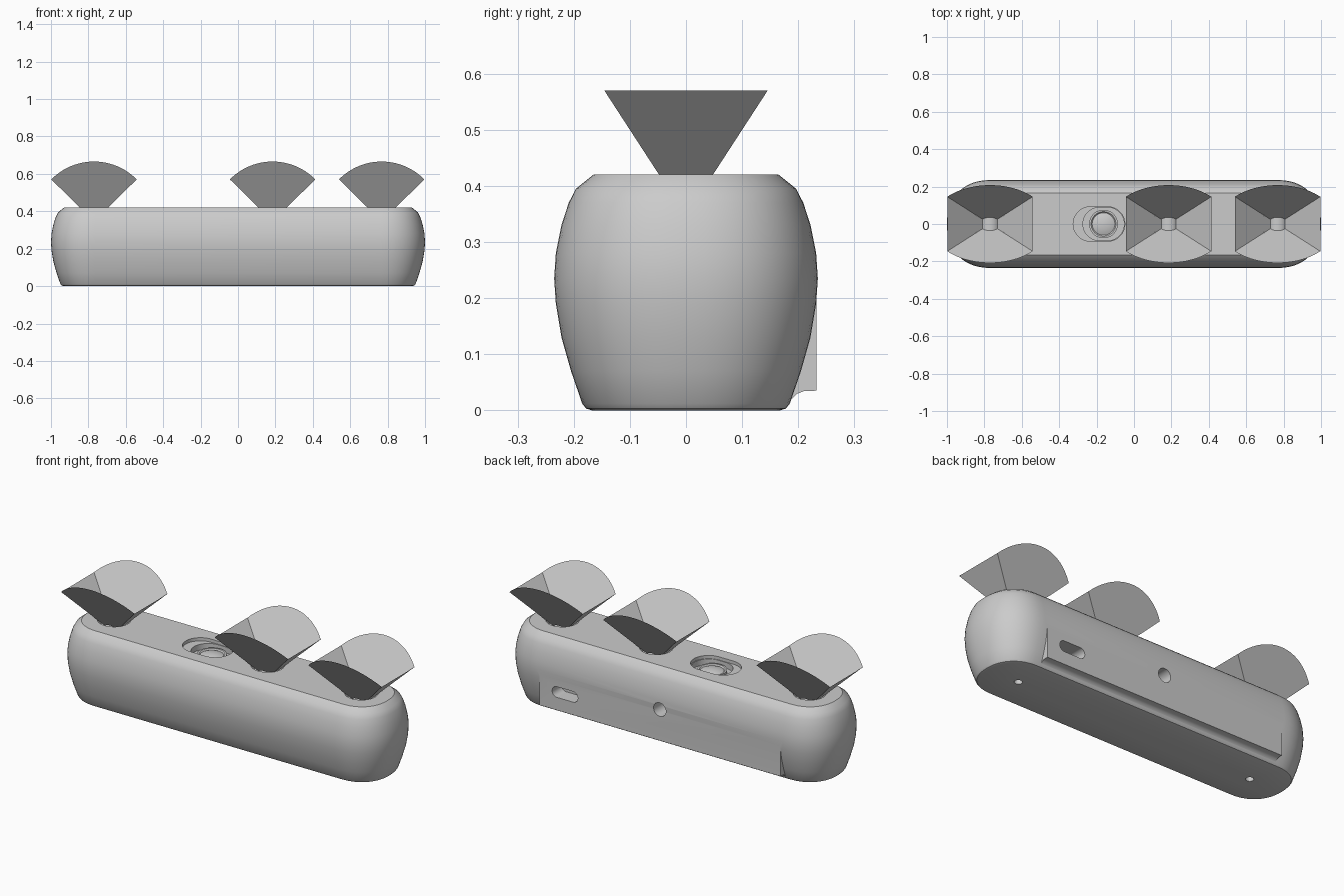
import bpy, bmesh, math
from mathutils import Matrix

cube = bpy.data.objects.get("Cube")
if cube:
    bpy.data.objects.remove(cube, do_unlink=True)

grey = bpy.data.materials.new("plain_grey")
grey.use_nodes = True
grey.diffuse_color = (0.6, 0.6, 0.6, 1)
grey.node_tree.nodes["Principled BSDF"].inputs["Base Color"].default_value = (0.6, 0.6, 0.6, 1)

END = 0.765        # centre of the rounded ends
TOP = 0.42         # height of the top face


def make(name, bm, recalc=True):
    if recalc:
        bmesh.ops.recalc_face_normals(bm, faces=bm.faces)
    mesh = bpy.data.meshes.new(name)
    bm.to_mesh(mesh)
    bm.free()
    mesh.materials.append(grey)
    obj = bpy.data.objects.new(name, mesh)
    bpy.context.collection.objects.link(obj)
    return obj


def loft(name, rings, matrix=Matrix()):
    """Closed solid through rings that have equal point counts."""
    bm = bmesh.new()
    loops = [[bm.verts.new(matrix @ Matrix.Translation(p).translation) for p in ring] for ring in rings]
    n = len(loops[0])
    for a, b in zip(loops, loops[1:]):
        for i in range(n):
            j = (i + 1) % n
            bm.faces.new((a[i], a[j], b[j], b[i]))
    bm.faces.new(loops[0][::-1])
    bm.faces.new(loops[-1])
    return make(name, bm)


def stadium(half, r, z, cx=0, power=2, steps=28):
    """Outline with rounded ends of radius r, at height z."""
    pts = []
    for side in (1, -1):
        for k in range(steps + 1):
            a = math.pi * (k / steps - 0.5)
            c, s = max(math.cos(a), 0), math.sin(a)
            x = half + r * c ** (2 / power)
            y = r * math.copysign(abs(s) ** (2 / power), s)
            pts.append((cx + side * x, side * y, z))
    return pts


def prism(name, cx, half, r, z0, z1, matrix=Matrix()):
    half = max(half, 0.0005)
    return loft(name, [stadium(half, r, z, cx) for z in (z0, z1)], matrix)


def combine(target, other, operation):
    mod = target.modifiers.new("combine", "BOOLEAN")
    mod.operation, mod.object, mod.solver = operation, other, "EXACT"
    bpy.context.view_layer.objects.active = target
    bpy.ops.object.modifier_apply(modifier=mod.name)
    bpy.data.objects.remove(other, do_unlink=True)


def smooth(obj, degrees=28):
    bpy.ops.object.select_all(action="DESELECT")
    obj.select_set(True)
    bpy.context.view_layer.objects.active = obj
    bpy.ops.object.shade_smooth_by_angle(angle=math.radians(degrees))


# Barrel-sided housing: half depth and height up the side
profile = [(0.168, 0), (0.178, 0.003), (0.185, 0.012), (0.205, 0.07), (0.222, 0.13),
           (0.232, 0.19), (0.235, 0.235), (0.232, 0.28), (0.222, 0.33),
           (0.209, 0.37), (0.196, 0.395), (0.165, TOP)]
body = loft("housing", [stadium(END, w, z, power=2.25) for w, z in profile])

# Flat connector panel on the back, with a curved lower lip
panel_profile = [(0.1, 0.004), (0.178, 0.004), (0.188, 0.02), (0.197, 0.029), (0.21, 0.034),
                 (0.233, 0.035), (0.233, 0.24), (0.1, 0.24)]
panel = loft("connector_panel", [[(x, y, z) for y, z in panel_profile] for x in (-0.75, 0.75)])
combine(body, panel, "UNION")

# Connector openings in the panel
for cx, cz, half, r in ((0.59, 0.137, 0.05, 0.03), (0, 0.21, 0, 0.038)):
    turn = Matrix.Translation((0, 0, cz)) @ Matrix.Rotation(-math.pi / 2, 4, "X")
    combine(body, prism("port_cutter", cx, half, r, 0.15, 0.3, turn), "DIFFERENCE")

# Screw holes underneath
for cx in (-0.74, 0.74):
    combine(body, prism("screw_cutter", cx, 0, 0.02, -0.02, 0.05), "DIFFERENCE")

# Stepped pocket in the top, and a round pocket under each viewing cone
CONES = (-0.77, 0.185, 0.768)
combine(body, prism("pocket_cutter", -0.187, 0.046, 0.092, 0.402, 0.5), "DIFFERENCE")
combine(body, prism("well_cutter", -0.163, 0.022, 0.088, 0.37, 0.5), "DIFFERENCE")
for cx in CONES:
    combine(body, prism("lens_cutter", cx, 0, 0.085, 0.375, 0.5), "DIFFERENCE")
smooth(body)


# Domed projector lens with a raised rim
def disc(r, z):
    return stadium(0.0005, r, z, -0.163)


lens = loft("projector_lens", [disc(0.076, 0.365), disc(0.076, 0.39), disc(0.066, 0.39), disc(0.06, 0.384),
                               disc(0.045, 0.39), disc(0.025, 0.394), disc(0.006, 0.396)])
smooth(lens)

# Open viewing cones: four thin sheets with curved long edges and a small curved base
NEAR, FAR, SPREAD, STEPS = 0.055, 0.32, math.radians(45.5), 24


def viewing_cone(name, cx):
    bm = bmesh.new()

    def arc(radius, side):
        verts = []
        for k in range(STEPS + 1):
            a = SPREAD * (2 * k / STEPS - 1)
            rise = radius * math.cos(a)
            verts.append(bm.verts.new((cx + radius * math.sin(a), side * 0.65 * rise, 0.346 + rise)))
        return verts

    fn, ff, bn, bf = arc(NEAR, -1), arc(FAR, -1), arc(NEAR, 1), arc(FAR, 1)
    for k in range(STEPS):
        bm.faces.new((fn[k], fn[k + 1], ff[k + 1], ff[k]))
        bm.faces.new((bn[k + 1], bn[k], bf[k], bf[k + 1]))
        bm.faces.new((bn[k], bn[k + 1], fn[k + 1], fn[k]))
    bm.faces.new((bn[0], fn[0], ff[0], bf[0]))
    bm.faces.new((fn[-1], bn[-1], bf[-1], ff[-1]))
    smooth(make(name, bm, recalc=False))


for label, cx in zip(("right", "middle", "left"), CONES):
    viewing_cone(label + "_viewing_cone", cx)
